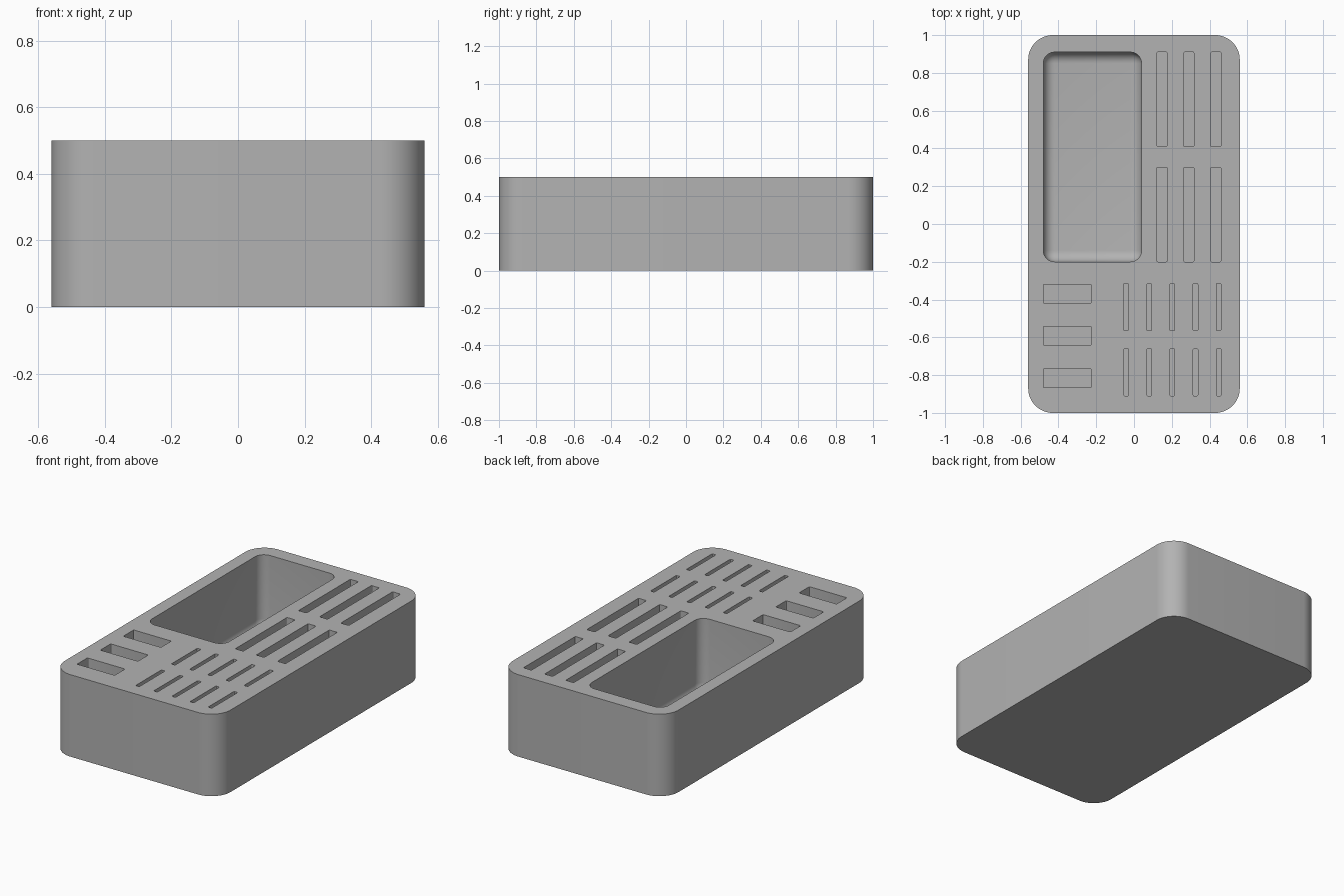
import bpy
import bmesh
import math
from mathutils import Vector

cube = bpy.data.objects.get("Cube")
if cube:
    bpy.data.objects.remove(cube, do_unlink=True)

HEIGHT = 0.5

grey = bpy.data.materials.new("plain grey")
grey.use_nodes = True
grey.diffuse_color = (0.45, 0.45, 0.45, 1)
grey.node_tree.nodes["Principled BSDF"].inputs["Base Color"].default_value = grey.diffuse_color


def rounded_box(name, x, y, z, radius, segments, round_floor=False):
    """Box spanning the given ranges, with rounded upright edges."""
    bm = bmesh.new()
    bmesh.ops.create_cube(bm, size=1)
    size = Vector((x[1] - x[0], y[1] - y[0], z[1] - z[0]))
    middle = Vector((x[0] + x[1], y[0] + y[1], z[0] + z[1])) / 2
    for v in bm.verts:
        v.co = v.co * size + middle
    floor = z[0] + 0.001
    edges = [e for e in bm.edges
             if abs(e.verts[0].co.z - e.verts[1].co.z) > 0.001
             or (round_floor and all(v.co.z < floor for v in e.verts))]
    bmesh.ops.bevel(bm, geom=edges, offset=radius, segments=segments,
                    profile=0.5, affect='EDGES')
    mesh = bpy.data.meshes.new(name)
    bm.to_mesh(mesh)
    bm.free()
    mesh.materials.append(grey)
    obj = bpy.data.objects.new(name, mesh)
    bpy.context.collection.objects.link(obj)
    return obj


def slot(name, x, y, depth):
    return rounded_box(name, x, y, (HEIGHT - depth, HEIGHT + 0.1), 0.006, 3)


# Solid block
body = rounded_box("organizer_block", (-0.56, 0.56), (-1, 1), (0, HEIGHT), 0.13, 16)

# Large tray with a rounded floor
cutters = [rounded_box("tray_cutter", (-0.48, 0.04), (-0.2, 0.91),
                       (0.05, HEIGHT + 0.2), 0.06, 8, True)]

# Long slots: three columns, two rows
for cx in (0.148, 0.29, 0.433):
    for y0 in (-0.2, 0.41):
        cutters.append(slot("long_slot_cutter", (cx - 0.027, cx + 0.027),
                            (y0, y0 + 0.5), 0.3))

# Wide slots
for cy in (-0.37, -0.592, -0.816):
    cutters.append(slot("wide_slot_cutter", (-0.48, -0.226),
                        (cy - 0.05, cy + 0.05), 0.2))

# Thin card slots: five columns, two rows
for i in range(5):
    cx = -0.042 + i * 0.1225
    for y0 in (-0.91, -0.565):
        cutters.append(slot("thin_slot_cutter", (cx - 0.0125, cx + 0.0125),
                            (y0, y0 + 0.25), 0.2))

# Cut every recess, then bake the result and drop the cutters
for cutter in cutters:
    cutter.hide_render = True
    cut = body.modifiers.new(cutter.name, 'BOOLEAN')
    cut.operation = 'DIFFERENCE'
    cut.solver = 'EXACT'
    cut.object = cutter
bpy.context.view_layer.update()
baked = bpy.data.meshes.new_from_object(
    body.evaluated_get(bpy.context.evaluated_depsgraph_get()))
body.modifiers.clear()
body.data = baked
for cutter in cutters:
    bpy.data.objects.remove(cutter, do_unlink=True)

# Smooth the rounded corners, keep the rims crisp
bpy.ops.object.select_all(action='DESELECT')
body.select_set(True)
bpy.context.view_layer.objects.active = body
bpy.ops.object.shade_smooth_by_angle(angle=math.radians(30))
